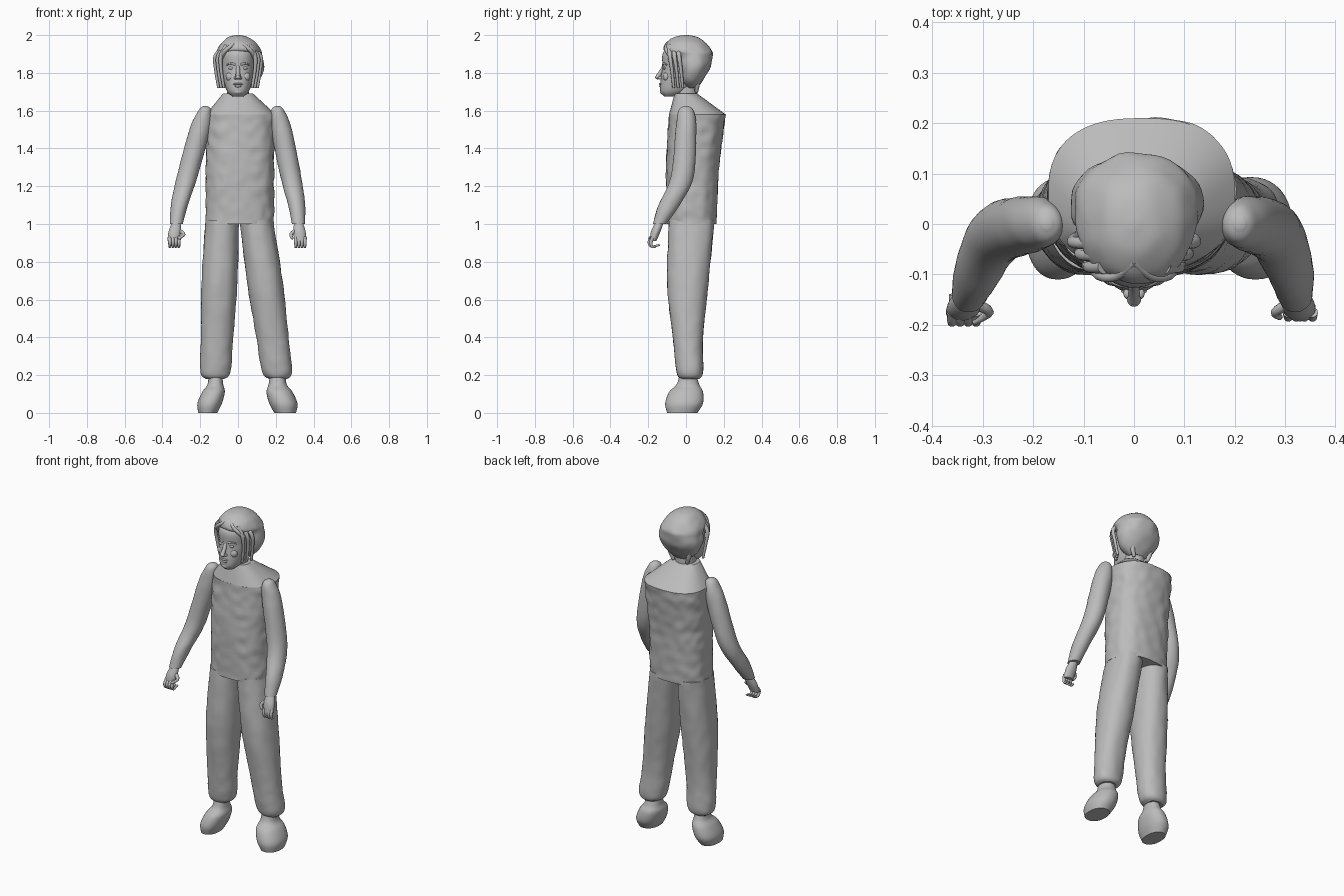
import bpy, math
from mathutils import Vector, noise

cube = bpy.data.objects.get("Cube")
if cube:
    bpy.data.objects.remove(cube, do_unlink=True)

shade = (0.5, 0.5, 0.5, 1)
grey = bpy.data.materials.new("plain_grey")
grey.use_nodes = True
grey.diffuse_color = shade
grey.node_tree.nodes["Principled BSDF"].inputs["Base Color"].default_value = shade


def finish(ob, name):
    """Name, colour and smooth one part."""
    ob.name = name
    ob.data.materials.append(grey)
    bpy.ops.object.select_all(action='DESELECT')
    ob.select_set(True)
    bpy.context.view_layer.objects.active = ob
    if ob.type == 'CURVE':
        bpy.ops.object.convert(target='MESH')
    bpy.ops.object.shade_smooth_by_angle(angle=math.radians(40))


def smooth_path(rows, steps):
    """Run a smooth curve through rows of numbers."""
    out = []
    padded = [rows[0], *rows, rows[-1]]
    for before, start, end, after in zip(padded, padded[1:], padded[2:], padded[3:]):
        for s in range(steps):
            t = s / steps
            ease = t * t * (3 - 2 * t)
            leave, arrive = t * (1 - t) ** 2 / 2, t * t * (t - 1) / 2
            out.append([b + ease * (c - b) + leave * (c - a) + arrive * (d - b)
                        for a, b, c, d in zip(before, start, end, after)])
    return out + [list(rows[-1])]


def loft(name, rows, power=2, steps=6, sides=48, rough=0):
    """Skin stacked oval rings; each row is height, centre x, centre y, half width, half depth."""
    verts, faces = [], []
    rings = smooth_path(rows, steps)
    for z, x, y, width, depth in rings:
        for k in range(sides):
            angle = math.tau * k / sides
            c, s = math.cos(angle), math.sin(angle)
            offset = Vector((math.copysign(abs(c) ** (2 / power), c) * width,
                             math.copysign(abs(s) ** (2 / power), s) * depth, 0))
            spot = Vector((x, y, z))
            wrinkle = 1 + rough * noise.noise((spot + offset) * 20)
            verts.append(spot + offset * wrinkle)
    last = len(verts) - sides
    for start in range(0, last, sides):
        for k in range(sides):
            a, b = start + k, start + (k + 1) % sides
            faces.append((a, b, b + sides, a + sides))
    faces += [tuple(reversed(range(sides))), tuple(range(last, last + sides))]
    mesh = bpy.data.meshes.new(name)
    mesh.from_pydata(verts, [], faces)
    ob = bpy.data.objects.new(name, mesh)
    bpy.context.collection.objects.link(ob)
    finish(ob, name)


def blob(name, location, size):
    bpy.ops.mesh.primitive_uv_sphere_add(segments=20, ring_count=12, location=location)
    ob = bpy.context.object
    ob.scale = size
    finish(ob, name)


def strand(name, points, radius, root=1, tip=0.5):
    """Tapered round tube through a few points."""
    curve = bpy.data.curves.new(name, 'CURVE')
    curve.dimensions = '3D'
    curve.bevel_depth = radius
    curve.bevel_resolution = 3
    curve.use_fill_caps = True
    line = curve.splines.new('POLY')
    path = smooth_path(points, 4)
    line.points.add(len(path) - 1)
    for i, (point, place) in enumerate(zip(line.points, path)):
        point.co = (*place, 1)
        point.radius = root + (tip - root) * i / (len(path) - 1)
    ob = bpy.data.objects.new(name, curve)
    bpy.context.collection.objects.link(ob)
    finish(ob, name)


# Padded top with a hard shoulder ridge, and the neck above it
ridge = (1.58, .015, .06, .185, .15)
loft("torso", [(1, .01, .03, .18, .13), (1.3, .01, .035, .18, .14), ridge], 2.5, 18, 72, .04)
loft("shoulders", [ridge, (1.69, 0, 0, .08, .06)], 2.5, 6, 72)
loft("neck", [(1.6, 0, 0, .06, .06), (1.76, 0, 0, .055, .06)])

# Trouser legs and soft shoes: the left leg is splayed, with a broader shoe
leg_shape = [(.18, .02, .05, .05), (.22, .02, .08, .07), (.4, .01, .085, .08),
             (.7, .01, .095, .11), (1.02, .03, .088, .12)]
shoe_shape = [(0, .04, -.02, .05, .08), (.05, .03, -.01, .065, .1), (.11, .01, 0, .06, .09),
              (.15, 0, .01, .042, .06), (.2, 0, .01, .036, .045)]
for side, sign, hip, ankle, broad in (("right", -1, -.085, -.12, 1), ("left", 1, .1, .21, 1.15)):
    loft(side + "_leg", [(z, hip + (ankle - hip) * (1 - z) / .8, y, width, depth)
                         for z, y, width, depth in leg_shape], 2.2, 8, 48, .04)
    loft(side + "_shoe", [(z, ankle + sign * out, y, width * broad, depth)
                          for z, out, y, width, depth in shoe_shape], 2.2)

# Sleeves and hands: the right shoulder sits closer in than the left
arm_shape = [(1, .32, -.14, .034, .035), (1.1, .31, -.09, .045, .056), (1.25, .28, -.02, .055, .06),
             (1.5, .23, 0, .055, .055), (1.6, .21, 0, .035, .04), (1.625, .21, 0, .01, .01)]
palm_shape = [(.91, .33, -.175, .03, .018), (.96, .325, -.16, .033, .025), (1.01, .32, -.14, .022, .022)]
for side, sign, tuck, curl in (("left", 1, 0, .01), ("right", -1, .07, .03)):
    def settle(rows):
        return [(z, sign * (x - tuck * (z - 1.1)), y, width, depth)
                for z, x, y, width, depth in rows]
    loft(side + "_arm", settle(arm_shape), 2, 6, 40, .04)
    loft(side + "_hand", settle(palm_shape))
    hand_x = .33 + tuck / 10
    for finger in range(4):
        x = sign * (hand_x + (finger - 1.5) * .016)
        strand(side + "_finger", [(x, -.175, .93), (x, -.18 - curl / 2, .905),
                                  (x, -.18, .88), (x, -.17 + curl, .875 + curl / 2)], .011)
    strand(side + "_thumb", [(sign * (hand_x - .025), -.16, .965),
                             (sign * (hand_x - .05), -.175, .945),
                             (sign * (hand_x - .05 + curl), -.18 - curl / 2, .92)], .012)

# Head and facial features
loft("face", [(1.675, 0, -.085, .03, .03), (1.7, 0, -.065, .055, .07), (1.75, 0, -.04, .073, .095),
              (1.83, 0, -.01, .087, .115), (1.91, 0, -.01, .085, .11), (1.97, 0, 0, .04, .05)], 2.2)
strand("nose", [(0, -.115, 1.84), (0, -.13, 1.81), (0, -.15, 1.78)], .013, .7, 1)
blob("nose_tip", (0, -.15, 1.777), (.014, .014, .011))
blob("upper_lip", (0, -.132, 1.741), (.026, .01, .006))
blob("lower_lip", (0, -.132, 1.73), (.02, .01, .007))
blob("chin", (0, -.12, 1.7), (.025, .018, .016))
for sign in (-1, 1):
    blob("nostril", (sign * .013, -.138, 1.773), (.008, .011, .008))
    blob("eye", (sign * .035, -.114, 1.825), (.016, .009, .008))
    blob("cheek", (sign * .04, -.103, 1.78), (.025, .02, .025))
    strand("brow", [(sign * .014, -.121, 1.843), (sign * .037, -.117, 1.85),
                    (sign * .06, -.1, 1.842)], .007)

# Swept hair with loose side locks, fringe and nape locks
loft("hair", [(1.72, .01, .03, .05, .03), (1.76, .01, .03, .1, .06), (1.83, .005, .04, .13, .09),
              (1.89, .005, .035, .125, .105), (1.92, .005, .01, .118, .125),
              (1.96, .005, 0, .09, .105), (1.99, 0, 0, .05, .06), (2, 0, 0, .01, .01)], 2.1, rough=.05)
for sign in (-1, 1):
    for lock in range(3):
        x, y = .09 + lock * .014, -.085 + lock * .024
        strand("side_lock", [(sign * .06, y, 1.945), (sign * x, y, 1.89),
                             (sign * x, y + .01, 1.82), (sign * (x - .015), y + .02, 1.72)], .014)
    strand("fringe", [(0, -.075, 1.975), (sign * .035, -.103, 1.945),
                      (sign * .07, -.1, 1.915), (sign * .09, -.07, 1.88)], .014, .6, .9)
    strand("nape_lock", [(sign * .065, .06, 1.78), (sign * .06, .06, 1.74),
                         (sign * .045, .055, 1.7)], .018)
